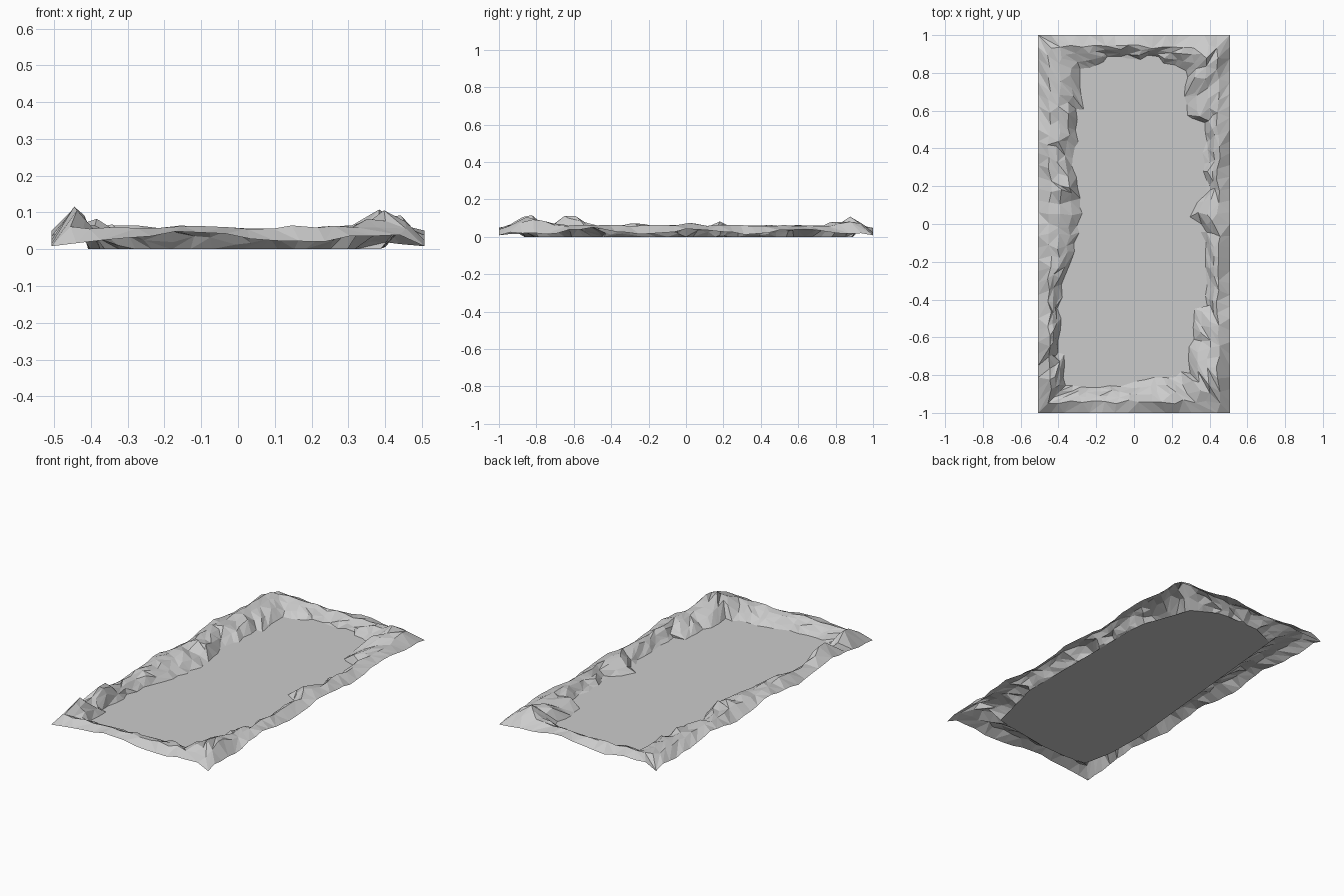
import bpy, bmesh, math, random

if "Cube" in bpy.data.objects:
    bpy.data.objects.remove(bpy.data.objects["Cube"])

random.seed(7)
HX, HY = 0.507, 1.0      # half width / half length
NX, NY = 15, 32          # rim segments along short / long sides

# width of the rocky rim along each side: (position along side, width)
WIDTHS = {
    "left":  [(-1, .15), (-.8, .14), (-.7, .10), (-.5, .11), (-.3, .15), (-.1, .20), (.05, .22),
              (.2, .21), (.4, .18), (.55, .21), (.68, .19), (.8, .23), (1, .23)],
    "right": [(-1, .21), (-.6, .20), (-.5, .13), (-.15, .12), (0, .16), (.07, .2), (.2, .13),
              (.4, .14), (.6, .12), (.7, .22), (.8, .24), (1, .22)],
    "front": [(-.5, .15), (-.1, .14), (0, .17), (.15, .19), (.5, .21)],
    "back":  [(-.5, .2), (-.3, .15), (-.2, .12), (.15, .115), (.25, .15), (.5, .22)],
}
# taller boulders on the rim: x, y, extra height, radius
ROCKS = [(-.45, -.84, .07, .09), (-.44, -.62, .075, .1), (.38, -.82, .07, .12), (.30, -.8, .04, .08),
         (.38, .87, .05, .1), (.31, .79, .04, .09), (-.37, .8, .03, .09), (.40, .03, .02, .08),
         (-.42, -.27, .025, .08), (-.33, .6, .03, .09), (-.35, .18, .025, .08)]


def lerp_table(table, t):
    for (a, va), (b, vb) in zip(table, table[1:]):
        if t <= b:
            return va + (vb - va) * max(0, t - a) / (b - a)
    return table[-1][1]


def rnd(a):
    return random.uniform(-a, a)


def outline():
    """Points round the rectangle as (x, y, side)."""
    pts = [(-HX + 2 * HX * i / NX, -HY, "front") for i in range(NX)]
    pts += [(HX, -HY + 2 * HY * i / NY, "right") for i in range(NY)]
    pts += [(HX - 2 * HX * i / NX, HY, "back") for i in range(NX)]
    pts += [(-HX, HY - 2 * HY * i / NY, "left") for i in range(NY)]
    return pts


def rock_height(x, y):
    return max([h * max(0, 1 - math.hypot(x - a, y - b) / r) for a, b, h, r in ROCKS])


bm = bmesh.new()
rings = [[], [], [], [], []]
for x, y, side in outline():
    along_x = side in ("front", "back")
    width = lerp_table(WIDTHS[side], x if along_x else y) + rnd(.015)
    crest = .06 + rnd(.012)
    corner = abs(x) == HX and abs(y) == HY
    edge_z = .008 if corner else .03 + .014 * math.sin(11 * (x + y) + 1.5) + rnd(.007)
    wide = max(0, min(1, (width - .12) / .1))
    # rim section: outer edge, crest, two slope points, toe
    section = [(0, edge_z, 0),
               (crest, .060 + rnd(.005), .4),
               (crest + (width - crest) * .35, .045 + .012 * wide + rnd(.013), 1),
               (crest + (width - crest) * .7, .018 + .018 * wide + rnd(.014), 1),
               (width, 0, .6)]
    for k, (d, z, j) in enumerate(section):
        px, py = x * (HX - d) / HX, y * (HY - d) / HY
        if j and not corner:
            if along_x:
                px += rnd(.02) * j
            else:
                py += rnd(.02) * j
        if 0 < k < 4:
            z = max(.003, z + rock_height(px, py))
        rings[k].append(bm.verts.new((px, py, z)))

# rocky rim, split into random triangles
n = len(rings[0])
for a, b in zip(rings, rings[1:]):
    for i in range(n):
        q = (a[i], a[(i + 1) % n], b[(i + 1) % n], b[i])
        if random.random() < .5:
            bm.faces.new((q[0], q[1], q[2]))
            bm.faces.new((q[0], q[2], q[3]))
        else:
            bm.faces.new((q[0], q[1], q[3]))
            bm.faces.new((q[1], q[2], q[3]))

# flat floor inside the rim
floor = bm.faces.new(rings[-1])
bmesh.ops.triangulate(bm, faces=[floor], ngon_method='EAR_CLIP')
for f in bm.faces:
    f.normal_update()
    if f.normal.z < 0:
        f.normal_flip()

mesh = bpy.data.meshes.new("rocky_basin")
bm.to_mesh(mesh)
bm.free()
bpy.context.collection.objects.link(bpy.data.objects.new("rocky_basin", mesh))
